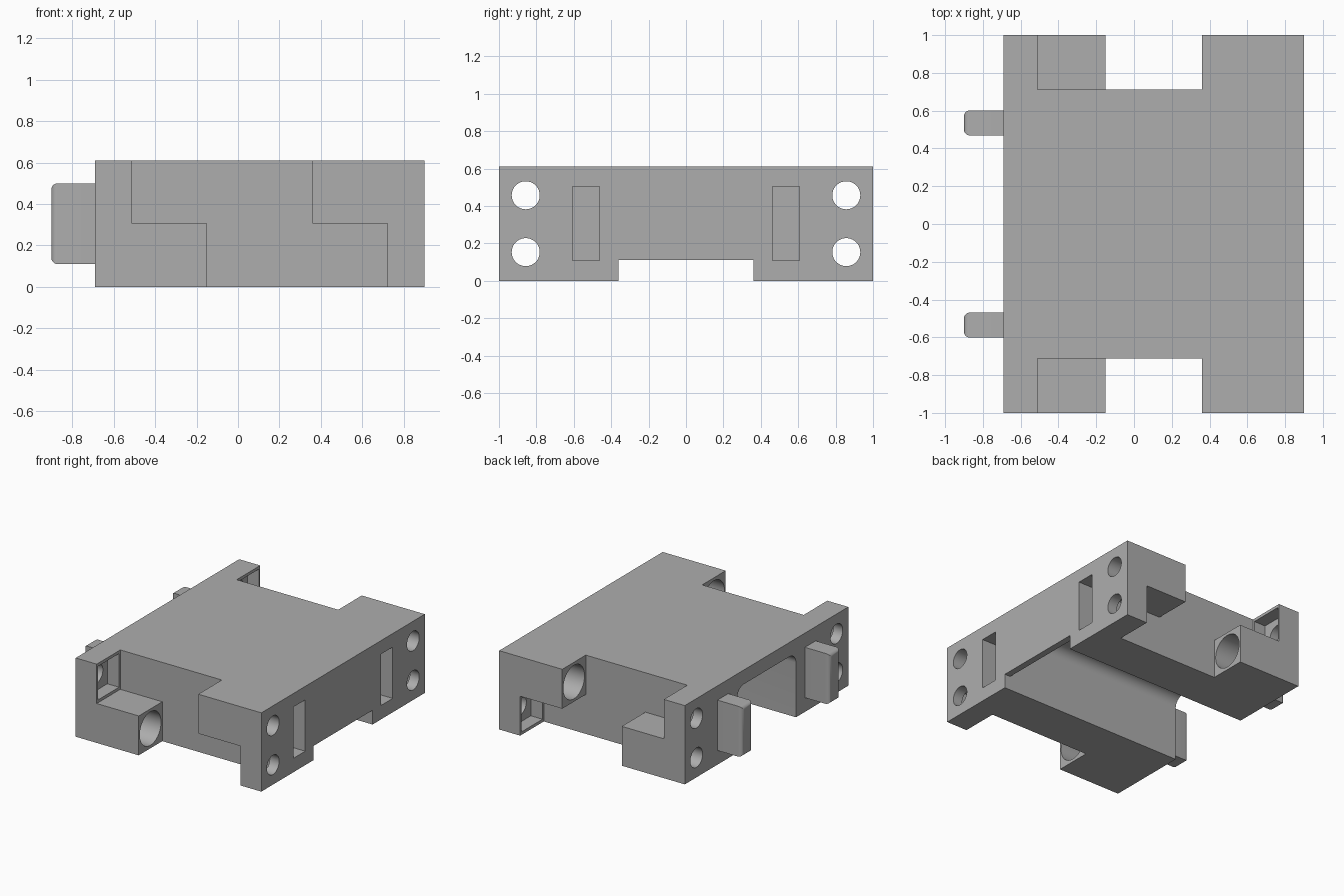
import bpy, bmesh, math
from mathutils import Vector

if "Cube" in bpy.data.objects:
    bpy.data.objects.remove(bpy.data.objects["Cube"])

grey = bpy.data.materials.new("mid grey")
grey.diffuse_color = (0.42, 0.42, 0.42, 1)
grey.use_nodes = True
grey.node_tree.nodes["Principled BSDF"].inputs["Base Color"].default_value = grey.diffuse_color


def prism(name, profile, axis, a, b):
    """Extrude a closed profile along x (profile is y,z) or y (profile is x,z)."""
    bm = bmesh.new()
    place = (lambda p: (a, p[0], p[1])) if axis == "x" else (lambda p: (p[0], a, p[1]))
    face = bm.faces.new([bm.verts.new(place(p)) for p in profile])
    ext = bmesh.ops.extrude_face_region(bm, geom=[face])
    move = Vector((b - a, 0, 0)) if axis == "x" else Vector((0, b - a, 0))
    bmesh.ops.translate(bm, vec=move, verts=[v for v in ext["geom"] if isinstance(v, bmesh.types.BMVert)])
    bmesh.ops.recalc_face_normals(bm, faces=bm.faces)
    mesh = bpy.data.meshes.new(name)
    bm.to_mesh(mesh)
    bm.free()
    mesh.materials.append(grey)
    obj = bpy.data.objects.new(name, mesh)
    bpy.context.collection.objects.link(obj)
    return obj


def rect(u0, u1, v0, v1):
    return [(u0, v0), (u1, v0), (u1, v1), (u0, v1)]


def arc(cu, cv, r, start, end, n):
    return [(cu + r * math.cos(math.radians(start + (end - start) * i / n)),
             cv + r * math.sin(math.radians(start + (end - start) * i / n))) for i in range(n + 1)]


def circle(cu, cv, r, n=40):
    return arc(cu, cv, r, 0, 360, n)[:-1]


def select(obj):
    bpy.ops.object.select_all(action="DESELECT")
    obj.select_set(True)
    bpy.context.view_layer.objects.active = obj


def cut(target, cutter):
    mod = target.modifiers.new("cut", "BOOLEAN")
    mod.operation, mod.solver, mod.object = "DIFFERENCE", "EXACT", cutter
    select(target)
    bpy.ops.object.modifier_apply(modifier=mod.name)
    bpy.data.objects.remove(cutter)


X0, X1, H, MID = -0.69, 0.90, 0.61, 0.305
body = prism("body", rect(-1, 1, 0, H), "x", X0, X1)

# underside channel with rounded ceiling, and the shallow opening in its end wall
channel = [(-0.36, -0.1), (0.36, -0.1)] + arc(0.28, 0.42, 0.08, 0, 90, 10) + arc(-0.28, 0.42, 0.08, 90, 180, 10)
cut(body, prism("channel_cutter", channel, "x", X0 - 0.1, 0.85))
cut(body, prism("lip_cutter", rect(-0.36, 0.36, -0.1, 0.11), "x", 0.8, 1.0))

# stepped side notch between the mounting ears
notch = [(-0.51, 0.8), (-0.51, MID), (-0.15, MID), (-0.15, -0.2),
         (0.72, -0.2), (0.72, MID), (0.36, MID), (0.36, 0.8)]

for s in (-1, 1):
    cut(body, prism("notch_cutter", notch, "y", s * 0.712, s * 1.2))
    y = s * 0.857
    # bolt holes, round counterbores and square nut pockets
    for z in (0.153, 0.457):
        cut(body, prism("bolt_cutter", circle(y, z, 0.075), "x", -1, 1.2))
    cut(body, prism("bore_cutter", circle(y, 0.153, 0.13), "x", -0.51, -0.1))
    cut(body, prism("bore_cutter", circle(y, 0.457, 0.13), "x", 0.3, 0.72))
    cut(body, prism("nut_cutter", rect(y - 0.13, y + 0.13, 0.327, 0.587), "x", -0.61, -0.45))
    cut(body, prism("nut_cutter", rect(y - 0.13, y + 0.13, 0.023, 0.283), "x", 0.65, 0.82))
    # sockets that receive the tabs of the next unit
    cut(body, prism("socket_cutter", rect(s * 0.535 - 0.072, s * 0.535 + 0.072, 0.108, 0.505), "x", 0.67, 1.0))

# connecting tabs with rounded ends
tabs = []
for s, side in ((-1, "front"), (1, "back")):
    tab = prism(side + "_tab", rect(s * 0.535 - 0.066, s * 0.535 + 0.066, 0.11, 0.50), "x", -0.90, X0)
    bm = bmesh.new()
    bm.from_mesh(tab.data)
    ends = [e for e in bm.edges if all(v.co.x < -0.89 for v in e.verts)]
    bmesh.ops.bevel(bm, geom=ends, offset=0.03, segments=5, profile=0.5, affect="EDGES")
    bm.to_mesh(tab.data)
    bm.free()
    tabs.append(tab)

for obj in [body] + tabs:
    select(obj)
    bpy.ops.object.shade_smooth_by_angle(angle=math.radians(30))
